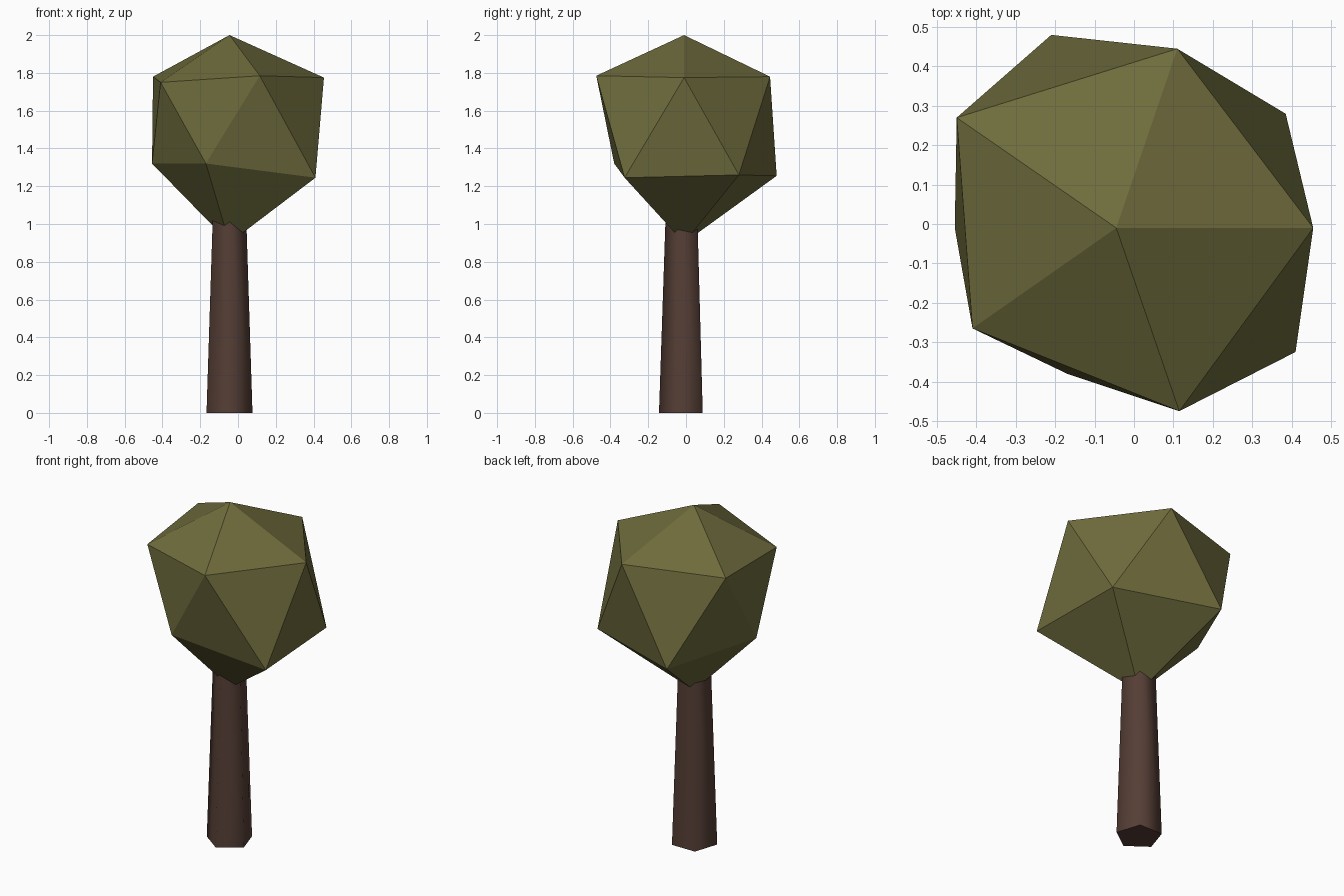
import bpy, bmesh
from math import radians
from mathutils import Matrix

cube = bpy.data.objects.get("Cube")
if cube:
    bpy.data.objects.remove(cube, do_unlink=True)


def material(name, rgb):
    mat = bpy.data.materials.new(name)
    mat.use_nodes = True
    mat.diffuse_color = (*rgb, 1)
    mat.node_tree.nodes["Principled BSDF"].inputs["Base Color"].default_value = (*rgb, 1)
    return mat


def make_object(name, bm, mat):
    mesh = bpy.data.meshes.new(name)
    bm.to_mesh(mesh)
    bm.free()
    obj = bpy.data.objects.new(name, mesh)
    bpy.context.collection.objects.link(obj)
    mesh.materials.append(mat)
    return obj


bark = material("dark brown bark", (0.091, 0.048, 0.036))
leaf = material("olive leaves", (0.156, 0.147, 0.045))

# Trunk: tapered five-sided column with one corner towards the front
HEIGHT = 1.04
bm = bmesh.new()
bmesh.ops.create_cone(bm, cap_ends=True, segments=5, radius1=0.128, radius2=0.093, depth=HEIGHT)
corner = max(bm.verts, key=lambda v: (v.co.y, v.co.x))
turn = radians(-90) - corner.co.to_2d().angle_signed((1, 0))
bmesh.ops.transform(bm, verts=bm.verts,
                    matrix=Matrix.Translation((-0.045, -0.015, HEIGHT / 2)) @ Matrix.Rotation(turn, 4, "Z"))
trunk = make_object("trunk", bm, bark)
bpy.context.view_layer.objects.active = trunk
trunk.select_set(True)
bpy.ops.object.shade_smooth_by_angle(angle=radians(80))
trunk.select_set(False)

# Crown: irregular twenty-sided ball, two staggered rings between two tips
upper = [(0.455, -0.01, 1.775), (0.11, 0.445, 1.78), (-0.45, 0.27, 1.78),
         (-0.41, -0.265, 1.75), (0.115, -0.475, 1.785)]
lower = [(0.385, 0.28, 1.26), (-0.21, 0.48, 1.255), (-0.455, -0.01, 1.32),
         (-0.17, -0.38, 1.32), (0.41, -0.325, 1.245)]
bm = bmesh.new()
top = bm.verts.new((-0.045, -0.01, 2.0))
bottom = bm.verts.new((-0.045, -0.01, 0.9))
up = [bm.verts.new(p) for p in upper]
low = [bm.verts.new(p) for p in lower]
for i in range(5):
    j = (i + 1) % 5
    bm.faces.new((up[i], up[j], top))
    bm.faces.new((up[i], low[i], up[j]))
    bm.faces.new((low[i], low[j], up[j]))
    bm.faces.new((low[j], low[i], bottom))
make_object("crown", bm, leaf)
